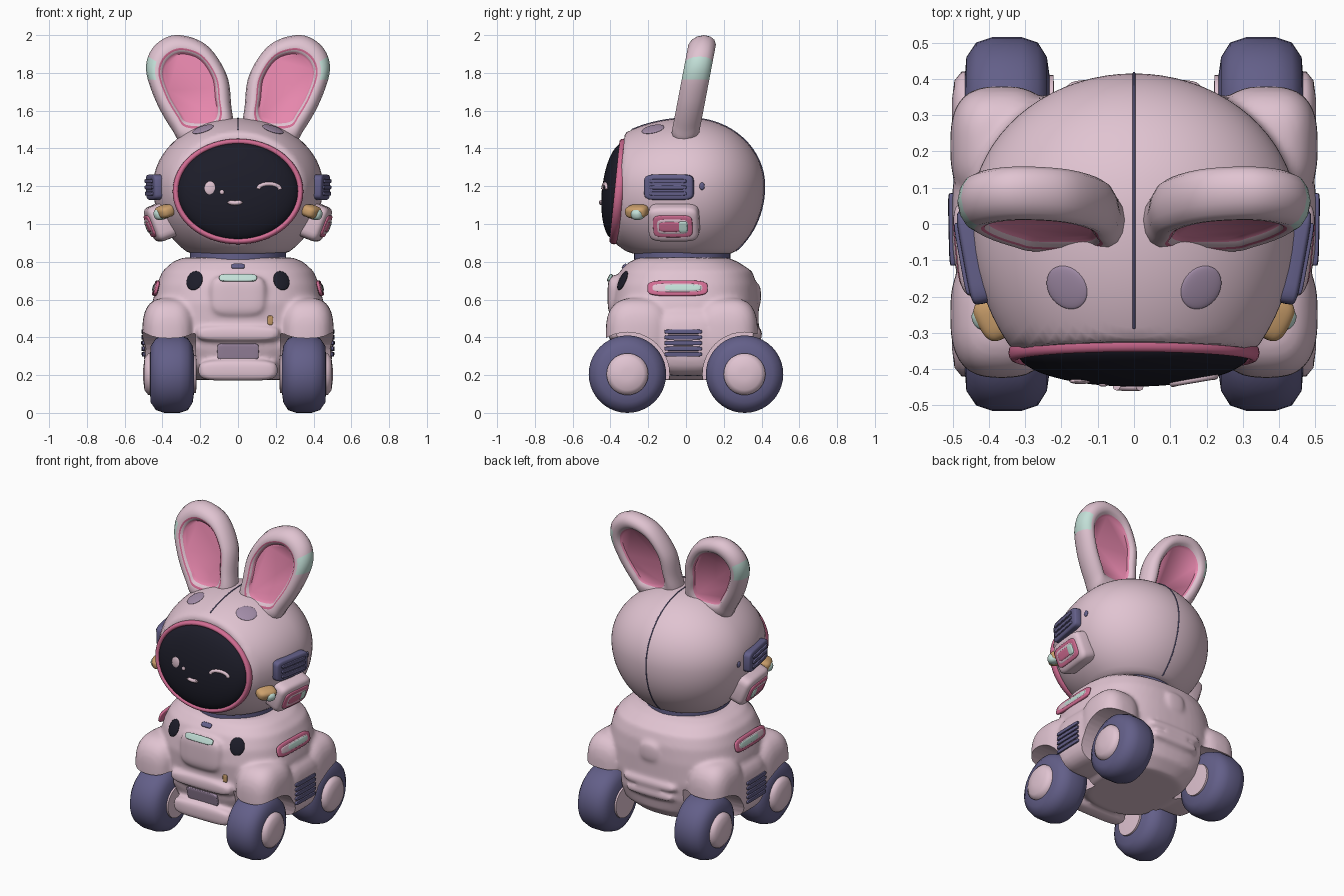
import bpy, bmesh, math
from mathutils import Vector, Matrix
from mathutils.bvhtree import BVHTree

if bpy.data.objects.get("Cube"):
    bpy.data.objects.remove(bpy.data.objects["Cube"])


def material(name, rgb):
    m = bpy.data.materials.new(name)
    m.use_nodes = True
    m.diffuse_color = (*rgb, 1)
    m.node_tree.nodes["Principled BSDF"].inputs["Base Color"].default_value = (*rgb, 1)
    return m


PALE = material("pale pink", (.75, .55, .64))
HOT = material("ear pink", (.82, .25, .43))
ROSE = material("rose trim", (.64, .15, .29))
NAVY = material("slate blue", (.125, .115, .25))
BLACK = material("visor black", (.012, .012, .022))
MINT = material("mint", (.54, .74, .68))
MAUVE = material("mauve", (.37, .27, .40))
AMBER = material("amber", (.60, .35, .15))


def finish(bm, name, *mats, angle=50):
    bmesh.ops.recalc_face_normals(bm, faces=bm.faces[:])
    me = bpy.data.meshes.new(name)
    bm.to_mesh(me)
    bm.free()
    for m in mats:
        me.materials.append(m)
    me.shade_smooth()
    me.set_sharp_from_angle(angle=math.radians(angle))
    ob = bpy.data.objects.new(name, me)
    bpy.context.scene.collection.objects.link(ob)
    return ob


def spow(v, e):
    return math.copysign(abs(v) ** e, v)


def add_blob(bm, radii, mat, e=1.0, u=32, v=20):
    """Superellipsoid: e=1 is an ellipsoid, smaller is boxier."""
    new = bmesh.ops.create_uvsphere(bm, u_segments=u, v_segments=v, radius=1)["verts"]
    for p in new:
        p.co = mat @ Vector([spow(c, e) * r for c, r in zip(p.co, radii)])


def blob(name, center, radii, m):
    bm = bmesh.new()
    add_blob(bm, radii, Matrix.Translation(center))
    return finish(bm, name, m)


def skin(bm, rings, caps=True):
    """Join closed rings of points with quads; return faces by band and the caps."""
    vs = [[bm.verts.new(p) for p in r] for r in rings]
    n = len(vs[0])
    bands = [[bm.faces.new((a[i], a[(i + 1) % n], b[(i + 1) % n], b[i])) for i in range(n)]
             for a, b in zip(vs, vs[1:])]
    ends = [bm.faces.new(vs[0]), bm.faces.new(vs[-1])] if caps else []
    return bands, ends


def lathe_x(name, profile, y, z, side, m):
    bm = bmesh.new()
    turn = [math.tau * i / 40 for i in range(40)]
    skin(bm, [[(side * x, y + r * math.cos(a), z + r * math.sin(a)) for a in turn]
              for x, r in profile])
    return finish(bm, name, m)


def tree_of(ob):
    return BVHTree.FromPolygons([v.co for v in ob.data.vertices],
                                [p.vertices[:] for p in ob.data.polygons])


def decor(name, tree, origin, direction, radii, m, e=.5, lift=0.0, up_by=0.0, across_by=0.0):
    """Put a flat rounded piece on a surface, turned to the surface normal."""
    hit, n, _, _ = tree.ray_cast(Vector(origin), Vector(direction))
    across = Vector((0, 0, 1)).cross(n).normalized()
    up = n.cross(across)
    mat = Matrix((across, up, n)).transposed().to_4x4()
    mat.translation = hit + n * lift + up * up_by + across * across_by
    bm = bmesh.new()
    add_blob(bm, radii, mat, e)
    return finish(bm, name, m)


def tube(name, pts, r, m):
    cu = bpy.data.curves.new(name, "CURVE")
    cu.dimensions = "3D"
    cu.bevel_depth, cu.bevel_resolution, cu.use_fill_caps = r, 2, True
    sp = cu.splines.new("POLY")
    sp.points.add(len(pts) - 1)
    for p, q in zip(sp.points, pts):
        p.co = (*q, 1)
    cu.materials.append(m)
    ob = bpy.data.objects.new(name, cu)
    bpy.context.scene.collection.objects.link(ob)


# Body: torso, side pods, fenders and bumpers fused into one soft shell
bm = bmesh.new()
torso = [(.175, .25, -.27, .28), (.24, .35, -.34, .35), (.34, .44, -.37, .375),
         (.45, .47, -.385, .385), (.58, .455, -.395, .385), (.68, .43, -.38, .375),
         (.75, .40, -.35, .35), (.80, .345, -.30, .275), (.822, .29, -.25, .22)]
angles = [math.tau * i / 64 for i in range(64)]
skin(bm, [[(hx * spow(math.cos(a), .8), (f + b) / 2 + (b - f) / 2 * spow(math.sin(a), .8), z)
           for a in angles] for z, hx, f, b in torso])
parts = [((0, -.36, .62), (.15, .055, .11), .5), ((0, -.35, .225), (.21, .05, .055), .5),
         ((0, -.375, .42), (.22, .035, .04), .5), ((0, .372, .355), (.17, .03, .026), .6),
         ((0, .375, .42), (.19, .028, .026), .6), ((0, .372, .62), (.07, .025, .065), .7)]
for s in (1, -1):
    parts.append(((s * .34, .01, .38), (.163, .21, .185), .6))
    parts.append(((s * .365, -.25, .42), (.142, .175, .19), .72))
    parts.append(((s * .365, .215, .42), (.142, .165, .19), .7))
for c, r, e in parts:
    add_blob(bm, r, Matrix.Translation(c), e)
body = finish(bm, "body", PALE)
mod = body.modifiers.new("fuse", "REMESH")
mod.mode, mod.voxel_size = "VOXEL", .013
mod = body.modifiers.new("soften", "SMOOTH")
mod.factor, mod.iterations = .5, 6
cutters = []
for s in (1, -1):
    for y in (-.31, .31):
        c = lathe_x("wheel_well_cutter", [(.225, .222), (.7, .222)], y, .205, s, PALE)
        c.hide_render = True
        cutters.append(c)
        mod = body.modifiers.new("wheel_well", "BOOLEAN")
        mod.operation, mod.solver, mod.object = "DIFFERENCE", "EXACT", c
deps = bpy.context.evaluated_depsgraph_get()
fused = bpy.data.meshes.new_from_object(body.evaluated_get(deps))
body.modifiers.clear()
body.data = fused
fused.materials.clear()
fused.materials.append(PALE)
fused.shade_smooth()
fused.set_sharp_from_angle(angle=math.radians(45))
for c in cutters:
    bpy.data.objects.remove(c)
body_tree = tree_of(body)

# Wheels
tyre = [(.23, .08), (.24, .15), (.265, .19), (.31, .205), (.39, .205), (.435, .19), (.462, .15), (.466, .1)]
hub = [(.22, .06), (.222, .1), (.44, .112), (.475, .11), (.495, .085), (.502, .03)]
for s, side in ((1, "left"), (-1, "right")):
    for y, end in ((-.31, "front"), (.31, "rear")):
        lathe_x(f"{end}_{side}_tyre", tyre, y, .205, s, NAVY)
        lathe_x(f"{end}_{side}_hub", hub, y, .205, s, PALE)

# Body trim
FRONT = (0, 1, 0)
decor("chest_light", body_tree, (0, -2, .715), FRONT, (.10, .022, .01), MINT)
decor("chest_clip", body_tree, (0, -2, .775), FRONT, (.035, .016, .01), NAVY)
decor("front_grille", body_tree, (0, -2, .325), FRONT, (.11, .045, .012), MAUVE, .3)
decor("amber_marker", body_tree, (.17, -2, .49), FRONT, (.015, .025, .008), AMBER)
for s in (1, -1):
    inward = (-s, 0, 0)
    decor("headlight", body_tree, (s * .23, -2, .70), FRONT, (.045, .055, .012), BLACK, 1)
    slot = (body_tree, (s * 2, -.045, .66), inward)
    decor("side_slot_frame", *slot, (.16, .042, .012), ROSE, .5)
    decor("side_slot_panel", *slot, (.135, .024, .01), PALE, .5, .005)
    decor("side_slot_light", *slot, (.10, .017, .008), MINT, .5, .009, 0, s * .025)
    for i in range(5):
        decor("side_vent_slat", body_tree, (s * 2, -.015, .31 + .03 * i), inward,
              (.10, .012, .009), NAVY, .4)

# Neck
bm = bmesh.new()
bmesh.ops.create_cone(bm, cap_ends=True, segments=48, radius1=.255, radius2=.255, depth=.05,
                      matrix=Matrix.Translation((0, -.02, .83)))
finish(bm, "neck_ring", NAVY)


# Head: fuller front half, cut by the slanted face plane and flat base
def head_point(d, grow=0.0):
    x = d.x * (.45 + grow)
    y = .02 + d.y * ((.55 if d.y < 0 else .395) + grow)
    z = 1.2 + d.z * ((.36 if d.z > 0 else .435) + grow)
    z = max(z, .845)
    return Vector((x, max(y, -.355 + .1 * (z - 1.17)), z))


bm = bmesh.new()
bmesh.ops.create_uvsphere(bm, u_segments=72, v_segments=48, radius=1)
for v in bm.verts:
    v.co = head_point(v.co)
head = finish(bm, "head", PALE)
head_tree = tree_of(head)
tube("head_seam", [head_point(Vector((0, math.cos(a), math.sin(a))), .001)
                   for a in [math.radians(-52 + 4 * i) for i in range(45)]], .0035, NAVY)

# Visor with its trim ring, leaning back slightly
LEAN = Matrix.Translation((0, -.355, 1.172)) @ Matrix.Rotation(math.radians(-5.7), 4, "X")
bm = bmesh.new()
add_blob(bm, (.32, .09, .258), LEAN, 1, 64, 40)
finish(bm, "visor", BLACK)
bm = bmesh.new()
rim = [(math.cos(t) * .024, math.sin(t) * .016) for t in [math.tau * i / 12 for i in range(12)]]
skin(bm, [[LEAN @ Vector(((.33 + q) * math.cos(a), p, (.265 + q) * math.sin(a))) for a in angles]
          for p, q in rim + rim[:1]], caps=False)
bmesh.ops.remove_doubles(bm, verts=bm.verts[:], dist=.0005)
finish(bm, "visor_ring", ROSE)


# Face marks on the visor
def on_visor(x, z):
    y = -.09 * math.sqrt(max(0, 1 - (x / .32) ** 2 - (z / .258) ** 2))
    return LEAN @ Vector((x, y, z))


arc = [math.pi * i / 10 for i in range(11)]
tube("winking_eye", [on_visor(.165 + .058 * math.cos(a), .005 + .028 * math.sin(a)) for a in arc], .011, PALE)
tube("mouth", [on_visor(-.016 + .032 * math.cos(a), -.06 - .01 * math.sin(a)) for a in arc], .012, PALE)
blob("open_eye", on_visor(-.148, .01), (.03, .008, .036), PALE)
blob("cheek_dot", on_visor(-.085, -.012), (.012, .006, .012), PALE)

# Head fittings
for s in (1, -1):
    inward = (-s, 0, 0)
    vent = (head_tree, (s * 2, -.09, 1.195), inward)
    decor("head_vent", *vent, (.132, .068, .03), NAVY, .35)
    for i in (-1, 0, 1):
        decor("head_vent_slat", *vent, (.10, .011, .01), NAVY, .4, .03, i * .033)
    button = (head_tree, (s * 2, -.065, 1.055), inward)
    decor("button_frame", *button, (.135, .098, .07), PALE, .4, 0, -.045)
    decor("button_ring", *button, (.105, .062, .012), ROSE, .4, .066, -.045)
    decor("button_panel", *button, (.085, .043, .012), PALE, .4, .069, -.045)
    decor("button_center", *button, (.062, .029, .012), ROSE, .5, .073, -.045, s * -.012)
    decor("button_light", *button, (.024, .032, .012), MINT, .5, .074, -.045, s * .055)
    decor("panel_screw", head_tree, (s * 2, .085, 1.2), inward, (.014, .02, .008), NAVY, 1)
    lamp = (head_tree, (s * 2, -.25, 1.07), inward)
    decor("lamp_base", *lamp, (.062, .034, .045), AMBER, .7, .022, .004)
    decor("lamp_lens", *lamp, (.036, .033, .05), MINT, .8, .03, -.003, s * .014)
    decor("brow_spot", head_tree, (s * .185, -.175, 3), (0, 0, -1), (.064, .056, .009), MAUVE, 1)

# Ears: rounded rim around a sunken pink centre, front and back
outline = [(.08, 1.42), (.025, 1.50), (.035, 1.62), (.06, 1.79), (.17, 1.95), (.33, 2.0),
           (.445, 1.94), (.487, 1.82), (.435, 1.65), (.35, 1.50), (.28, 1.42)]


def smooth_loop(pts, steps=6):
    out, n = [], len(pts)
    for i in range(n):
        a, b, c, d = [Vector(pts[(i + k) % n]) for k in (-1, 0, 1, 2)]
        for t in [j / steps for j in range(steps)]:
            out.append(.5 * (2 * b + (c - a) * t + (2 * a - 5 * b + 4 * c - d) * t * t
                             + (3 * b - a - 3 * c + d) * t ** 3))
    return out


loop = smooth_loop(outline)
mid = Vector((.25, 1.75))
section = [(.60, -.045), (.64, -.056), (.685, -.068), (.725, -.071), (.80, -.073), (.90, -.06), (.97, -.035), (1, 0)]
section += [(k, -d) for k, d in reversed(section[:-1])]
for s, side in ((1, "left"), (-1, "right")):
    bm = bmesh.new()
    rings = []
    for k, d in section:
        flat = [mid + (p - mid) * k for p in loop]
        rings.append([(s * p.x, d + .19 * (p.y - 1.5), p.y) for p in flat])
    bands, ends = skin(bm, rings)
    for f in bm.faces:
        c = f.calc_center_median()
        if abs(c.x) > .445 and 1.755 < c.z < 1.885:
            f.material_index = 2
    for f in ends + bands[0] + bands[-1]:
        f.material_index = 1
    for f in bands[2]:
        f.material_index = 3
    finish(bm, f"{side}_ear", PALE, HOT, MINT, ROSE)
